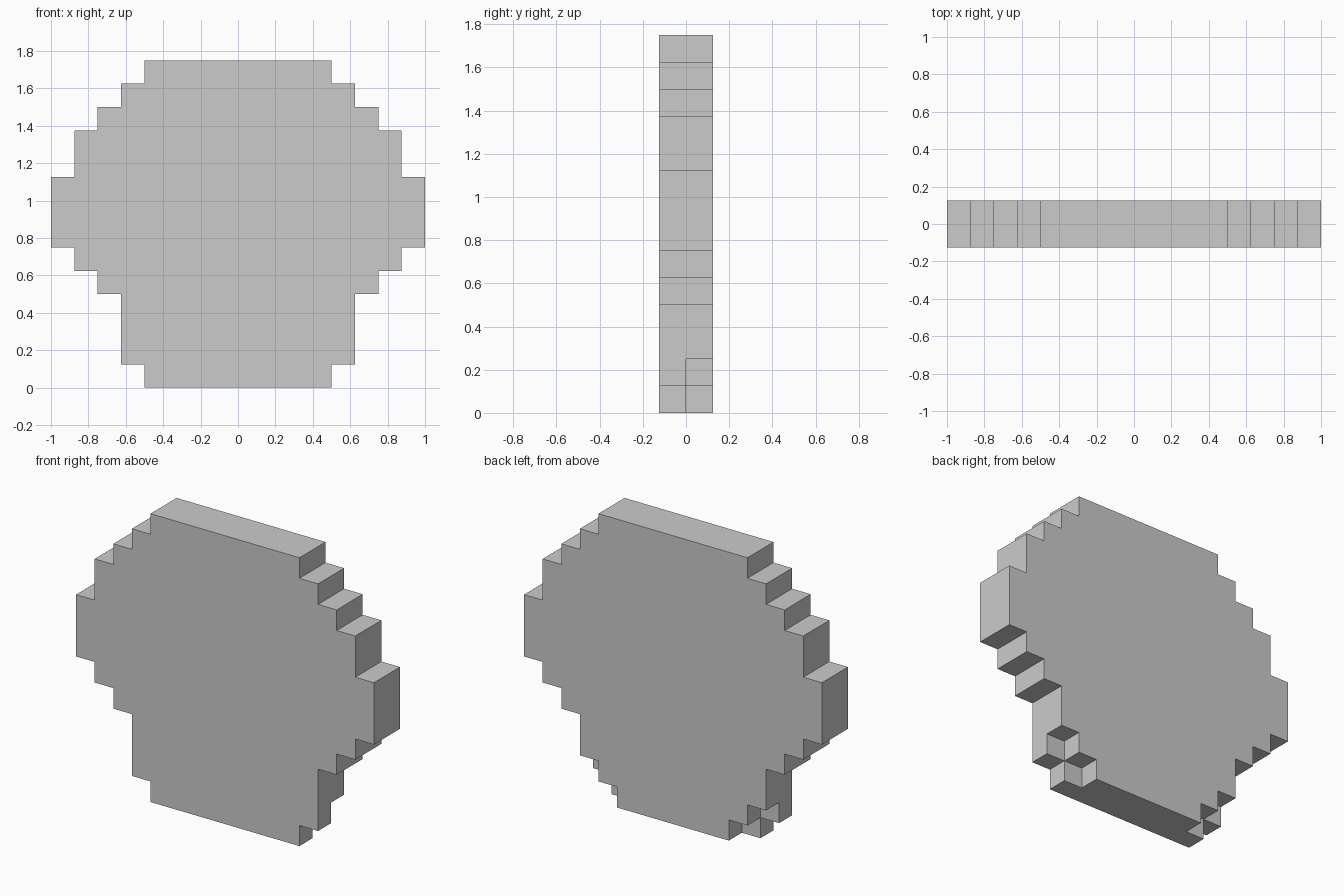
import bpy, bmesh, math

if "Cube" in bpy.data.objects:
    bpy.data.objects.remove(bpy.data.objects["Cube"])

U = 0.125  # block size

# Half-widths in blocks for each row, bottom to top
front_rows = [4, 5, 5, 5, 6, 7, 8, 8, 8, 7, 7, 6, 5, 4]
# The rear layer is narrower in the two lowest rows
back_rows = [3, 4] + front_rows[2:]

# Occupied blocks of the two-layer slab
cells = {(x, y, z)
         for y, rows in ((-1, front_rows), (0, back_rows))
         for z, half in enumerate(rows)
         for x in range(-half, half)}

# Outer skin: one quad wherever a block meets empty space
bm = bmesh.new()
for cell in cells:
    for axis in range(3):
        for side in (0, 1):
            near = list(cell)
            near[axis] += 1 if side else -1
            if tuple(near) in cells:
                continue
            a, b = (axis + 1) % 3, (axis + 2) % 3
            quad = []
            for i, j in ((0, 0), (1, 0), (1, 1), (0, 1)):
                p = list(cell)
                p[axis] += side
                p[a] += i
                p[b] += j
                quad.append(bm.verts.new([c * U for c in p]))
            bm.faces.new(quad if side else quad[::-1])

# Weld and merge coplanar quads into clean flat faces
bmesh.ops.remove_doubles(bm, verts=bm.verts, dist=1e-4)
bmesh.ops.dissolve_limit(bm, angle_limit=math.radians(1),
                         verts=bm.verts, edges=bm.edges)
bmesh.ops.recalc_face_normals(bm, faces=bm.faces)

mesh = bpy.data.meshes.new("stepped_slab")
bm.to_mesh(mesh)
bm.free()
slab = bpy.data.objects.new("stepped_slab", mesh)
bpy.context.collection.objects.link(slab)
